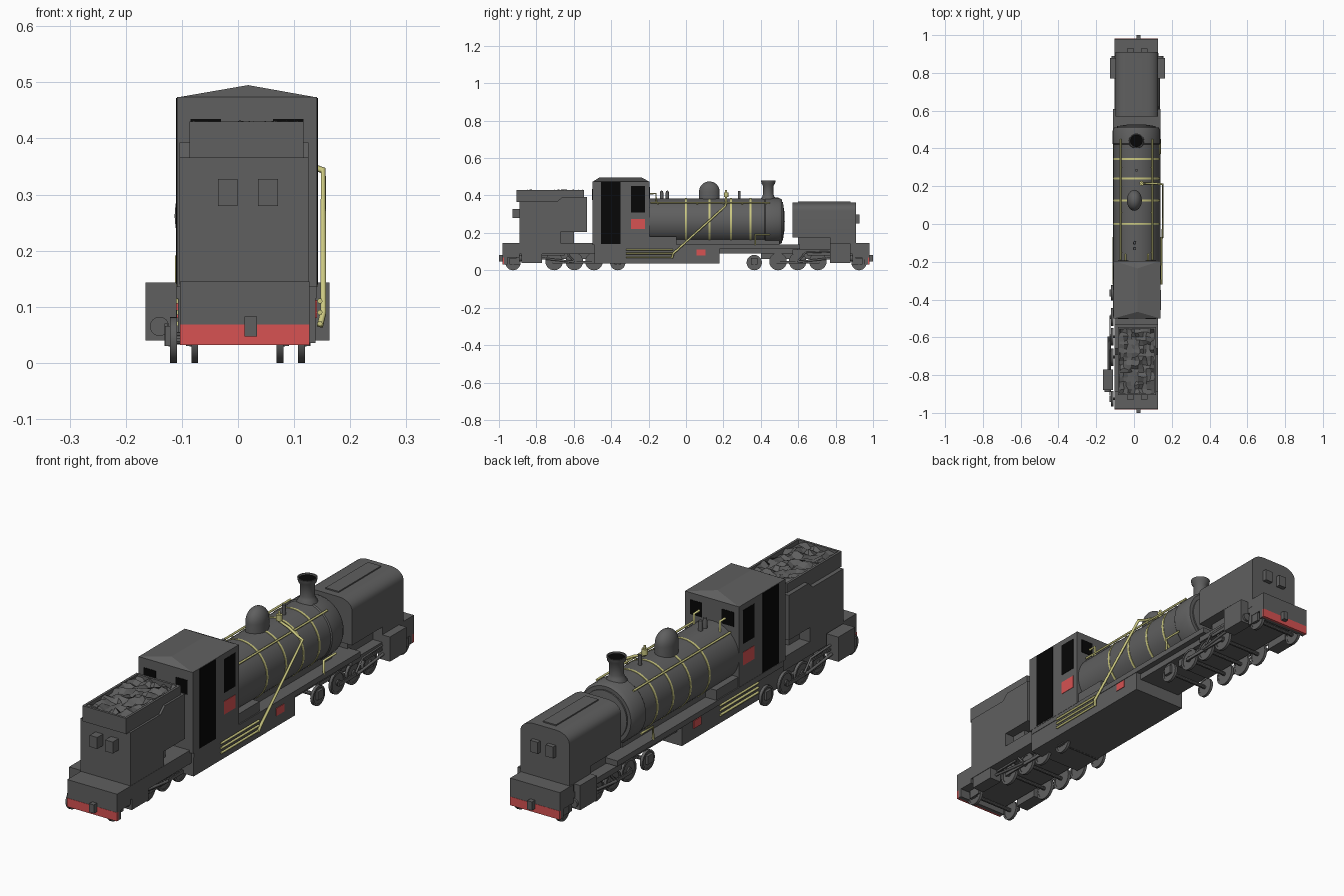
import bpy, bmesh, math, random
from mathutils import Vector, Matrix

if "Cube" in bpy.data.objects:
    bpy.data.objects.remove(bpy.data.objects["Cube"])

random.seed(4)

def material(name, r, g, b):
    m = bpy.data.materials.new(name)
    m.diffuse_color = (r, g, b, 1)
    m.use_nodes = True
    m.node_tree.nodes["Principled BSDF"].inputs["Base Color"].default_value = m.diffuse_color
    return m

GREY = material("dark_grey", .115, .115, .115)
BLACK = material("black", .002, .002, .002)
RED = material("red", .68, .085, .085)
YELLOW = material("pale_yellow", .60, .58, .22)
CX = .015   # centre line of the body

def finish(name, bm, mat, smooth=False):
    bmesh.ops.recalc_face_normals(bm, faces=bm.faces)
    me = bpy.data.meshes.new(name)
    bm.to_mesh(me)
    bm.free()
    me.materials.append(mat)
    ob = bpy.data.objects.new(name, me)
    bpy.context.collection.objects.link(ob)
    if smooth:
        bpy.ops.object.select_all(action='DESELECT')
        ob.select_set(True)
        bpy.context.view_layer.objects.active = ob
        bpy.ops.object.shade_smooth_by_angle(angle=math.radians(35))
    return ob

def box(name, x0, x1, y0, y1, z0, z1, mat=GREY):
    bm = bmesh.new()
    m = Matrix.Translation(((x0+x1)/2, (y0+y1)/2, (z0+z1)/2)) @ Matrix.Diagonal((x1-x0, y1-y0, z1-z0, 1))
    bmesh.ops.create_cube(bm, size=1, matrix=m)
    return finish(name, bm, mat)

def prism(name, pts, axis, a, b, mat=GREY, smooth=False):
    """Extrude a profile: axis X uses (y,z) points, axis Y uses (x,z) points."""
    bm = bmesh.new()
    f = bm.faces.new([bm.verts.new((a, p, q) if axis == 'X' else (p, a, q)) for p, q in pts])
    out = bmesh.ops.extrude_face_region(bm, geom=[f])
    d = Vector((b-a, 0, 0)) if axis == 'X' else Vector((0, b-a, 0))
    bmesh.ops.translate(bm, verts=[v for v in out['geom'] if isinstance(v, bmesh.types.BMVert)], vec=d)
    return finish(name, bm, mat, smooth)

def lathe(name, prof, loc, axis='Z', mat=GREY, segs=32, scale=(1, 1, 1)):
    """Spin (radius, height) points around an axis through loc."""
    bm = bmesh.new()
    vs = [bm.verts.new((r, 0, h)) for r, h in prof]
    es = [bm.edges.new(p) for p in zip(vs, vs[1:])]
    bmesh.ops.spin(bm, geom=vs+es, axis=(0, 0, 1), cent=(0, 0, 0), angle=2*math.pi, steps=segs)
    bmesh.ops.remove_doubles(bm, verts=bm.verts, dist=1e-5)
    rot = {'Z': Matrix(), 'X': Matrix.Rotation(math.pi/2, 4, 'Y'), 'Y': Matrix.Rotation(-math.pi/2, 4, 'X')}[axis]
    bm.transform(Matrix.Translation(loc) @ rot @ Matrix.Diagonal((*scale, 1)))
    return finish(name, bm, mat, True)

def disc(name, loc, r, t, axis='X', mat=GREY, segs=24):
    return lathe(name, [(0, -t/2), (r, -t/2), (r, t/2), (0, t/2)], loc, axis, mat, segs)

def tube(name, pts, r=.005, mat=YELLOW):
    cu = bpy.data.curves.new(name, 'CURVE')
    cu.dimensions = '3D'
    cu.bevel_depth, cu.bevel_resolution, cu.use_fill_caps = r, 1, True
    sp = cu.splines.new('POLY')
    sp.points.add(len(pts)-1)
    for p, c in zip(sp.points, pts):
        p.co = (*c, 1)
    ob = bpy.data.objects.new(name, cu)
    me = bpy.data.meshes.new_from_object(ob)
    bpy.data.objects.remove(ob)
    me.materials.clear()
    me.materials.append(mat)
    bpy.context.collection.objects.link(bpy.data.objects.new(name, me))

# Two power bogies; each is offset sideways a little, as on a curve
for end, cx, tag in ((-1, -.02, "front"), (1, .018, "back")):
    def ybox(name, x0, x1, a, b, z0, z1, mat=GREY):
        y = sorted((end*a, end*b))
        return box(f"{tag}_{name}", x0, x1, y[0], y[1], z0, z1, mat)
    ybox("bogie_frame", cx-.078, cx+.078, .40, .97, .06, .11)
    ybox("end_platform", CX-.118, CX+.112, .89, .98, .068, .145)
    ybox("buffer_beam", CX-.118, CX+.112, .972, .981, .032, .068, RED)
    ybox("buffer_beam_back", CX-.118, CX+.112, .955, .972, .032, .068)
    ybox("coupler", .012, .034, .97, 1.0, .047, .083)
    ybox("deck", CX-.118, CX+.112, .49 if end < 0 else .57, .90, .088, .145 if end < 0 else .112)
    ybox("body_support", CX-.07, CX+.07, .60, .80, .11, .21)
    for s, side in ((-1, "left"), (1, "right")):
        x = cx+s*.095
        n = f"{tag}_{side}_"
        for i, (y, r) in enumerate(((.365, .041), (.492, .047), (.597, .047), (.705, .047), (.925, .041))):
            lathe(n+f"wheel_{i}", [(0, -.004), (r*.8, -.004), (r*.8, -.006), (r, -.006), (r, .006),
                  (r*.8, .006), (r*.8, .003), (.012, .003), (.012, .009), (0, .009)],
                  (x, end*y, r), 'X', segs=24, scale=(1, 1, s))
            if r < .045:   # axle box on carrying wheels
                w = sorted((x+s*.004, x+s*.015))
                ybox(f"{side}_axle_box_{i}", w[0], w[1], y-.018, y+.018, .03, .066)
            if s > 0:
                disc(f"{tag}_axle_{i}", (cx, end*y, r), .008, .19, segs=10)
        # cylinder block, side rod, connecting rod and valve gear
        w = sorted((cx+s*.09, cx+s*.145))
        ybox(f"{side}_cylinder", w[0], w[1], .77, .88, .04, .143)
        disc(n+"cylinder_cover", (cx+s*.12, end*.884, .065), .017, .01, 'Y')
        w = sorted((cx+s*.105, cx+s*.111))
        ybox(f"{side}_side_rod", w[0], w[1], .485, .715, .036, .05)
        tube(n+"connecting_rod", [(cx+s*.114, end*.597, .045), (cx+s*.114, end*.78, .065)], .006, GREY)
        tube(n+"valve_rod", [(cx+s*.108, end*.60, .05), (cx+s*.108, end*.64, .095), (cx+s*.108, end*.78, .10)], .005, GREY)
        ybox(f"{side}_slide_bar", w[0], w[1], .65, .78, .078, .086)
        ybox(f"{side}_step", w[0], w[1], .885, .905, .03, .07)
    # pair of lamp boxes on the end of each tank
    z = .28 if end < 0 else .25
    for x in (-.036, .036):
        ybox("lamp_box", x, x+.035, .885, .928, z, z+.048)

# Main frame and running boards
box("main_frame", CX-.122, CX+.123, -.49, .18, .035, .125)
box("running_board", CX-.125, CX+.125, -.49, .61, .115, .138)
box("rear_frame", CX-.10, CX+.10, .18, .60, .09, .116)
box("boiler_cradle", CX-.07, CX+.07, -.20, .50, .13, .19)

# Coal bunker at the front
prism("bunker_body", [(-.89, .14), (-.67, .14), (-.67, .205), (-.53, .205), (-.53, .393),
      (-.66, .393), (-.69, .367), (-.89, .367)], 'X', -.104, .126)
for n, b in (("left", (-.086, -.076, -.905, -.545)), ("right", (.107, .117, -.905, -.545)),
             ("front", (-.086, .117, -.905, -.895)), ("back", (-.086, .117, -.555, -.545))):
    box("bunker_rim_"+n, *b, .365, .43)
bm = bmesh.new()
bmesh.ops.create_grid(bm, x_segments=9, y_segments=16, size=.5,
                      matrix=Matrix.Translation((.0155, -.725, .42)) @ Matrix.Diagonal((.186, .342, 1, 1)))
for v in bm.verts:
    v.co += Vector((random.uniform(-.006, .006), random.uniform(-.006, .006), random.uniform(-.014, .012)))
finish("coal", bm, GREY)

# Water tank at the back, with rounded top
arc = [(math.cos(math.radians(a)), math.sin(math.radians(a))) for a in range(0, 91, 15)]
half = [(.053+.06*c, .32+.042*s) for c, s in arc]
sect = [(.113, .175)] + half + [(-x, z) for x, z in reversed(half)] + [(-.113, .175)]
prism("water_tank", [(CX+x, z) for x, z in sect], 'Y', .57, .91, smooth=True)
box("water_tank_base", CX-.113, CX+.113, .77, .91, .11, .18)
box("tank_lid", CX-.03, CX+.03, .60, .88, .358, .367)

# Cab with hipped roof
box("cab", -.109, .141, -.50, -.195, .135, .474)
bm = bmesh.new()
ring = [bm.verts.new(c) for c in ((-.109, -.50, .473), (.141, -.50, .473), (.141, -.195, .473), (-.109, -.195, .473))]
a, b = bm.verts.new((.018, -.465, .495)), bm.verts.new((.018, -.235, .495))
for f in ((0, 1, a), (1, 2, b, a), (2, 3, b), (3, 0, a, b), (3, 2, 1, 0)):
    bm.faces.new([ring[i] if isinstance(i, int) else i for i in f])
finish("cab_roof", bm, GREY)
for side, x in (("left", -.1105), ("right", .1385)):
    box(side+"_cab_doorway", x, x+.004, -.455, -.35, .14, .472, BLACK)
    box(side+"_cab_window", x, x+.004, -.295, -.22, .31, .45, BLACK)
    box(side+"_cab_plate", x, x+.004, -.295, -.22, .22, .275, RED)
for x in (-.085, .062):
    box("cab_back_window", x, x+.055, -.197, -.193, .385, .445, BLACK)
    box("cab_front_window", x, x+.055, -.502, -.498, .375, .435, BLACK)

# Boiler with smokebox
BZ, BR = .262, .122
lathe("boiler", [(0, -.2), (BR, -.2), (BR, .42), (BR+.004, .425), (BR+.004, .495), (BR-.005, .512),
      (BR-.02, .512), (BR-.02, .518), (.05, .526), (0, .528)], (.013, 0, BZ), 'Y', segs=40)
for i, y in enumerate((0, .125, .24, .345)):
    lathe(f"boiler_band_{i}", [(BR-.002, -.005), (BR+.002, -.005), (BR+.002, .005), (BR-.002, .005)],
          (.013, y, BZ), 'Y', YELLOW, 40)

# Chimney, dome and safety valves
lathe("chimney", [(.046, -.03), (.043, .0), (.031, .018), (.028, .03), (.029, .075), (.036, .086), (.039, .102),
      (.034, .102), (.028, .085)], (.013, .44, .378))
disc("chimney_mouth", (.013, .44, .472), .033, .006, 'Z', BLACK)
dome = [(.055, -.06), (.055, .04)] + [(.055*math.cos(t), .04+.055*math.sin(t))
        for t in (math.pi/16*k for k in range(1, 8))] + [(0, .095)]
lathe("steam_dome", dome, (.002, .125, .38), scale=(.72, 1, 1))
for y in (-.13, -.10):
    lathe("safety_valve", [(.009, -.02), (.009, .03), (.007, .042), (0, .044)], (.003, y, .382), segs=12)

# Yellow pipes and handrails
for s, side in ((-1, "left"), (1, "right")):
    x = .013+s*.085
    tube(side+"_handrail", [(x, -.19, .36), (x, .45, .36)], .0045)
    for y in (-.15, .06, .2, .3, .43):
        tube(side+"_handrail_post", [(x-s*.012, y, .345), (x, y, .36)], .004)
    xs = CX+s*.122
    tube(side+"_front_pipe", [(xs, .37, .135), (xs, .37, .19), (xs, .45, .19)], .005)
    for i, z in enumerate((.07, .09, .11)):
        xp = .146 if s > 0 else -.110
        tube(f"{side}_lower_pipe_{i}", [(xp, -.32, z), (xp, -.07, z)], .005)
    xb = sorted((CX+s*.06, CX+s*.12))
    box(side+"_side_box", xb[0], xb[1], -.20, -.05, .135, .18)
    xb = sorted((CX+s*.12, CX+s*.1255))
    box(side+"_frame_plate", xb[0], xb[1], .055, .105, .08, .112, RED)
    tube(side+"_cab_pipe", [(CX+s*.06, -.195, .41), (CX+s*.06, -.16, .41), (CX+s*.06, -.16, .36)], .005)
tube("steam_pipe", [(.04, .215, .43), (.04, .215, .39), (.085, .215, .374), (.125, .213, .352),
     (.152, .21, .343), (.152, -.068, .09), (.146, -.075, .065)], .006)
lathe("steam_pipe_valve", [(0, -.012), (.012, -.012), (.012, .012), (0, .012)], (.04, .215, .405), 'Z', YELLOW, 12)
tube("whistle", [(.013, .285, .375), (.013, .285, .425)], .008, GREY)
